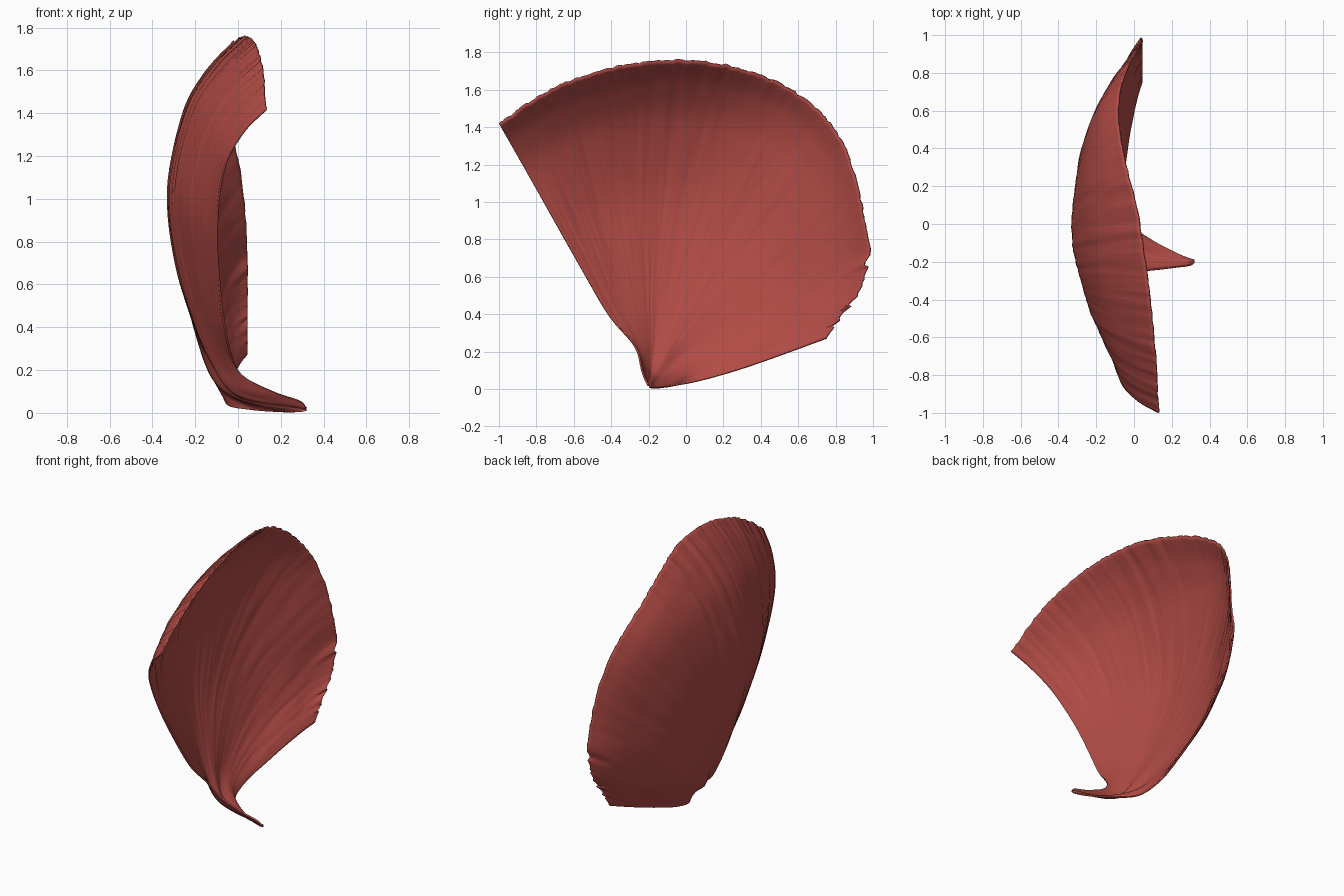
import bpy, bmesh, math, random
from mathutils import Vector, noise

cube = bpy.data.objects.get("Cube")
if cube:
    bpy.data.objects.remove(cube, do_unlink=True)

random.seed(4)
ACROSS, ALONG = 170, 72

# Rim of the fan as (y, z), from the front corner over the top to the lower back
RIM = [(-1, 1.42), (-.82, 1.55), (-.6, 1.66), (-.3, 1.74), (0, 1.76), (.3, 1.715),
       (.6, 1.58), (.83, 1.34), (.95, .95), (.975, .6), (.75, .27)]
BASE = Vector((-.2, .012))

# Depth (x) of six ribs, sampled at these distances from stem to rim
REACH = [.006, .03, .06, .12, .22, .4, .6, .8, .92, 1]
RIBS = [
    [.32, .29, .17, .015, -.045, -.085, -.1, -.065, .02, .13],
    [.32, .17, .03, -.05, -.12, -.2, -.235, -.155, -.03, .105],
    [.32, .07, -.04, -.11, -.19, -.285, -.32, -.24, -.11, .03],
    [.32, .07, -.03, -.1, -.18, -.27, -.295, -.25, -.18, -.085],
    [.32, .12, .01, -.08, -.14, -.19, -.19, -.11, -.04, .03],
    [.32, .26, .2, .09, -.03, -.06, -.04, -.01, .015, .04],
]


def spline(values, t):
    """Smooth curve through evenly spaced values, t from 0 to 1."""
    last = len(values) - 1
    f = min(max(t, 0), 1) * last
    i = min(int(f), last - 1)
    f -= i
    b, c = values[i], values[i + 1]
    a = values[i - 1] if i > 0 else b * 2 - c
    d = values[i + 2] if i + 2 <= last else c * 2 - b
    return b + (c - a) * (f / 2) + (a * 2 - b * 5 + c * 4 - d) * (f * f / 2) \
        + (b * 3 - a - c * 3 + d) * (f ** 3 / 2)


rim = [Vector(p) for p in RIM]


def shell_point(s, t, fray):
    r = spline(REACH, t)
    x = spline([spline(rib, t) for rib in RIBS], s)
    yz = BASE.lerp(spline(rim, s), r * (1 - fray * max(0, r - .85) / .15))
    # Narrow the front edge at the neck and let the lower edge sag
    yz.x += .05 * math.exp(-((r - .15) / .08) ** 2) * (1 - s) ** 6
    yz.y -= .042 * math.sin(math.pi * r ** .65) * s ** 6
    # Fine folds that fan out from the stem
    fold = noise.noise(Vector((s * 30, r * 3, 0))) + .7 * noise.noise(Vector((s * 80, r * 4, 5)))
    x += .005 * fold * min(1, r * 1.5)
    return x, yz.x, max(yz.y, .006)


# Fan-shaped cupped shell that tapers into its hooked stem
bm = bmesh.new()
rows = []
for i in range(ACROSS + 1):
    s = i / ACROSS
    fray = random.uniform(0, .03 if .87 < s < .98 else .006)
    rows.append([bm.verts.new(shell_point(s, j / ALONG, fray)) for j in range(ALONG + 1)])
for a, b in zip(rows, rows[1:]):
    for j in range(ALONG):
        bm.faces.new((a[j], b[j], b[j + 1], a[j + 1]))
bmesh.ops.recalc_face_normals(bm, faces=bm.faces)
mesh = bpy.data.meshes.new("cupped_shell")
bm.to_mesh(mesh)
bm.free()
shell = bpy.data.objects.new("cupped_shell", mesh)
bpy.context.collection.objects.link(shell)

# Thin wall
wall = shell.modifiers.new("wall", 'SOLIDIFY')
wall.thickness = .01
wall.offset = 0

# Brick red throughout
red = bpy.data.materials.new("brick_red")
red.use_nodes = True
colour = (.44, .07, .06, 1)
red.diffuse_color = colour
red.node_tree.nodes["Principled BSDF"].inputs["Base Color"].default_value = colour
mesh.materials.append(red)

bpy.ops.object.select_all(action='DESELECT')
shell.select_set(True)
bpy.context.view_layer.objects.active = shell
bpy.ops.object.shade_smooth_by_angle(angle=math.radians(50))
